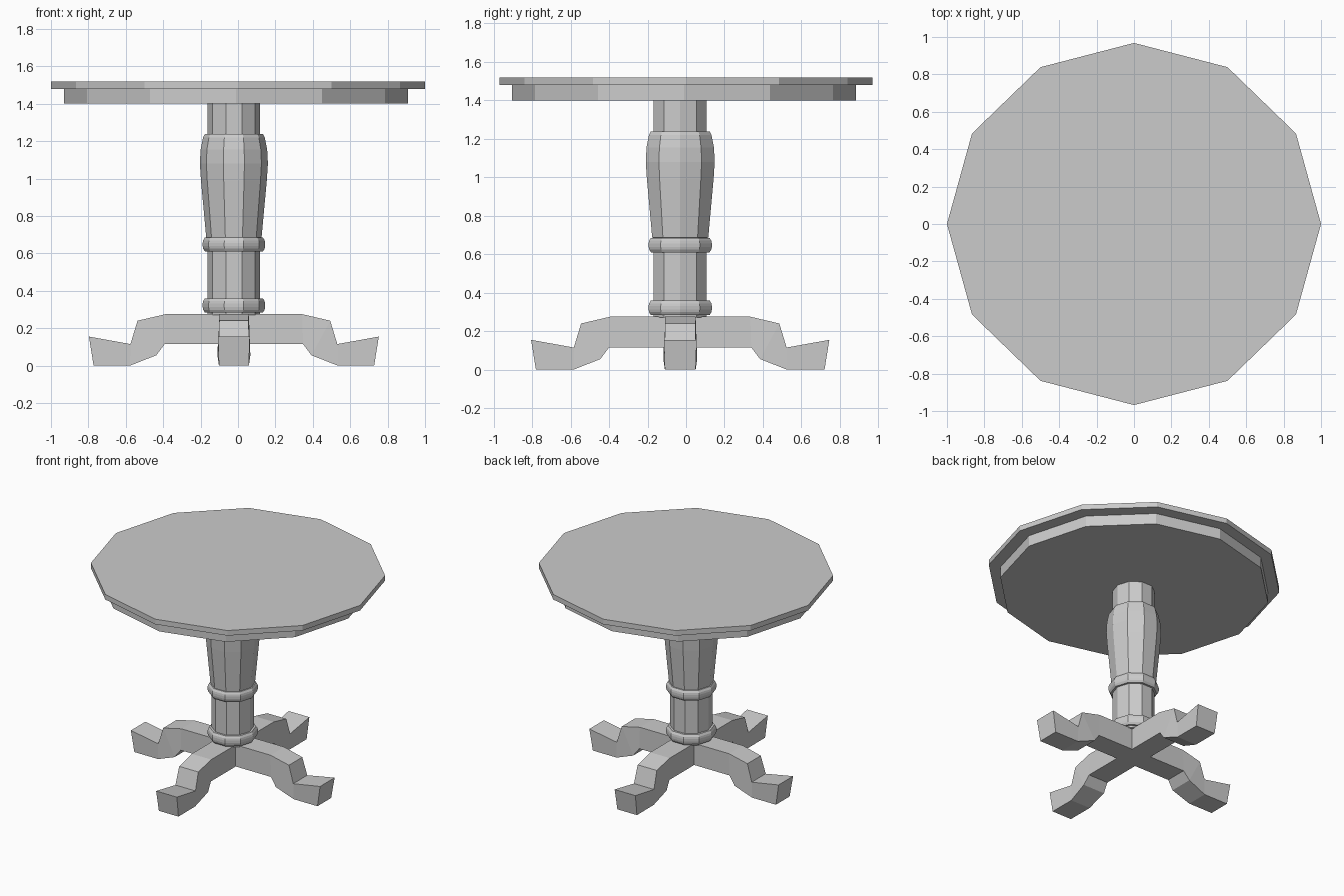
import bpy, bmesh, math

if "Cube" in bpy.data.objects:
    bpy.data.objects.remove(bpy.data.objects["Cube"])


def finish(name, bm):
    bmesh.ops.remove_doubles(bm, verts=bm.verts[:], dist=1e-5)
    bmesh.ops.recalc_face_normals(bm, faces=bm.faces[:])
    mesh = bpy.data.meshes.new(name)
    bm.to_mesh(mesh)
    bm.free()
    obj = bpy.data.objects.new(name, mesh)
    bpy.context.collection.objects.link(obj)
    return obj


def turned(name, profile, sides, cx=0.0, cy=0.0, y_scale=1.0):
    """Faceted, capped solid of revolution from (radius, z) points."""
    bm = bmesh.new()
    rings = []
    for r, z in profile:
        rings.append([bm.verts.new((cx + r * math.cos(2 * math.pi * i / sides),
                                    cy + r * y_scale * math.sin(2 * math.pi * i / sides), z))
                      for i in range(sides)])
    for a, b in zip(rings, rings[1:]):
        for i in range(sides):
            j = (i + 1) % sides
            bm.faces.new((a[i], a[j], b[j], b[i]))
    bm.faces.new(rings[0])
    bm.faces.new(rings[-1])
    return finish(name, bm)


def ring_profile(z0, z1, r_in, r_out):
    """Rounded bead cross-section between two heights."""
    h, c = z1 - z0, r_out - r_in
    return [(r_in, z0), (r_in + 0.55 * c, z0), (r_out - 0.1 * c, z0 + 0.2 * h),
            (r_out, z0 + 0.38 * h), (r_out, z0 + 0.62 * h),
            (r_out - 0.1 * c, z0 + 0.8 * h), (r_in + 0.55 * c, z1), (r_in, z1)]


# Twelve-sided top and the apron under it
turned("table_top", [(1.0, 1.48), (1.0, 1.518)], 12, y_scale=0.968)
turned("apron", [(0.92, 1.40), (0.92, 1.48)], 12, -0.01, -0.01, 0.972)

# Ten-sided turned column: bead, shaft, bead, vase, neck
CX, CY = -0.022, -0.03
column = ([(0.14, 0.27)] + ring_profile(0.283, 0.36, 0.14, 0.167)
          + ring_profile(0.61, 0.685, 0.14, 0.167)
          + [(0.148, 0.686), (0.176, 0.99), (0.182, 1.08), (0.178, 1.155),
             (0.165, 1.22), (0.155, 1.238), (0.14, 1.238), (0.14, 1.40)])
turned("column", column, 10, CX, CY, 1.035)

# Four scrolled legs meeting in a square hub
W = 0.08
# top x, top z, bottom x, bottom z, top half width, bottom half width
stations = [(W, 0.275, W, 0.115, W, W),
            (0.365, 0.275, 0.37, 0.115, W, W),
            (0.515, 0.24, 0.415, 0.055, 0.078, 0.088),
            (0.553, 0.115, 0.555, 0.0, 0.082, 0.08),
            (0.775, 0.155, 0.75, 0.0, 0.085, 0.08)]
bm = bmesh.new()
for k in range(4):
    c, s = round(math.cos(k * math.pi / 2)), round(math.sin(k * math.pi / 2))

    def vert(x, y, z):
        return bm.verts.new((CX + c * x - s * y, CY + s * x + c * y, z))

    rings = [[vert(xt, -wt, zt), vert(xt, wt, zt), vert(xb, wb, zb), vert(xb, -wb, zb)]
             for xt, zt, xb, zb, wt, wb in stations]
    for a, b in zip(rings, rings[1:]):
        for i in range(4):
            j = (i + 1) % 4
            bm.faces.new((a[i], a[j], b[j], b[i]))
    bm.faces.new(rings[-1])
for z in (0.275, 0.115):
    bm.faces.new([bm.verts.new((CX + x * W, CY + y * W, z))
                  for x, y in ((-1, -1), (1, -1), (1, 1), (-1, 1))])
finish("pedestal_legs", bm)
